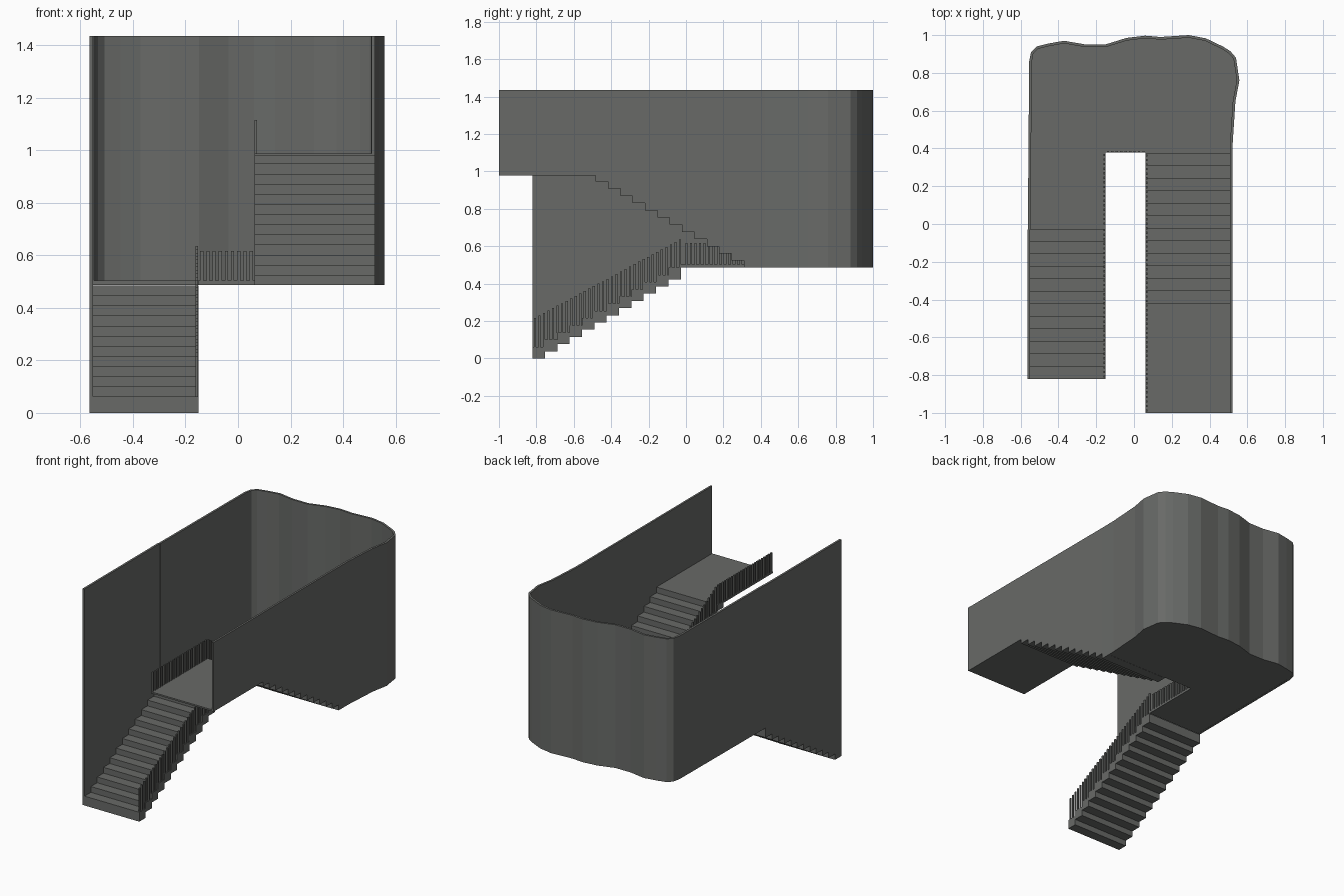
import bpy, bmesh, math
from mathutils import Vector

if "Cube" in bpy.data.objects:
    bpy.data.objects.remove(bpy.data.objects["Cube"])

grey = bpy.data.materials.new("warm_dark_grey")
grey.diffuse_color = (0.138, 0.143, 0.136, 1)
grey.use_nodes = True
grey.node_tree.nodes["Principled BSDF"].inputs["Base Color"].default_value = grey.diffuse_color

TOP = 1.435            # wall top
RUN, RISE = 0.066, 0.0385


def finish(name, bm):
    bmesh.ops.recalc_face_normals(bm, faces=bm.faces)
    me = bpy.data.meshes.new(name)
    bm.to_mesh(me)
    bm.free()
    me.materials.append(grey)
    ob = bpy.data.objects.new(name, me)
    bpy.context.collection.objects.link(ob)
    return ob


def prism(name, pts, offset):
    """Extrude a closed 3D outline along an offset."""
    bm = bmesh.new()
    face = bm.faces.new([bm.verts.new(p) for p in pts])
    ext = bmesh.ops.extrude_face_region(bm, geom=[face])
    verts = [v for v in ext["geom"] if isinstance(v, bmesh.types.BMVert)]
    bmesh.ops.translate(bm, verts=verts, vec=offset)
    if not face.is_valid or len(bm.faces) < len(pts) + 2:
        bm.faces.new([v for v in bm.verts if v not in verts])
    return finish(name, bm)


def side_prism(name, yz, x0, x1):
    return prism(name, [(x0, y, z) for y, z in yz], (x1 - x0, 0, 0))


def steps(y, z, n, dy):
    """Zigzag running up a flight: tread, then riser."""
    out = []
    for i in range(n):
        out += [(y + dy * i, z + RISE * i), (y + dy * (i + 1), z + RISE * i)]
    return out


# lower flight: slab steps with a stepped underside
low_under = steps(-0.82, 0.0, 12, RUN)
low_top = steps(-0.82, 0.062, 12, RUN)
side_prism("lower_flight", low_under + low_top[::-1], -0.555, -0.15)

# upper flight and its top landing
up_top = steps(0.375, 0.525, 12, -RUN) + [(-0.417, 0.987), (-1.0, 0.987)]
up_under = [(0.375, 0.486)] + steps(0.309, 0.523, 12, -RUN) + [(-0.483, 0.977), (-1.0, 0.977)]
up_under.insert(1, (0.309, 0.486))
side_prism("upper_flight", up_top + up_under[::-1], 0.062, 0.512)

# straight walls whose lower edges follow the flights
side_prism("left_wall", low_under + [(-0.028, 0.486), (-0.028, TOP), (-0.82, TOP)], -0.565, -0.551)
side_prism("right_wall", up_under[1:] + [(-1.0, TOP), (0.309, TOP)], 0.508, 0.521)

# wavy wall around the middle landing
path = [(-0.562, -0.028), (-0.555, 0.86), (-0.545, 0.91), (-0.515, 0.94), (-0.45, 0.956),
        (-0.37, 0.97), (-0.26, 0.951), (-0.15, 0.951), (-0.04, 0.985), (0.06, 0.997),
        (0.14, 0.99), (0.29, 1.0), (0.38, 0.983), (0.47, 0.94), (0.51, 0.915),
        (0.54, 0.88), (0.558, 0.76), (0.537, 0.65), (0.522, 0.42), (0.521, 0.309)]
outer = [Vector(p) for p in path]
inner = []
for i, p in enumerate(outer):
    d = (outer[min(i + 1, len(outer) - 1)] - outer[max(i - 1, 0)]).normalized()
    inner.append(p + Vector((d.y, -d.x)) * 0.014)
bm = bmesh.new()
rings = []
for o, n in zip(outer, inner):
    rings.append([bm.verts.new((q.x, q.y, z)) for q, z in
                  ((o, 0.486), (o, TOP), (n, TOP), (n, 0.486))])
for a, b in zip(rings, rings[1:]):
    for k in range(4):
        m = (k + 1) % 4
        bm.faces.new((a[k], b[k], b[m], a[m]))
bm.faces.new(rings[0])
bm.faces.new(rings[-1])
finish("wavy_wall", bm)

# middle landing inside the wavy wall
floor = [tuple(p) for p in inner] + [(0.062, 0.309), (0.062, 0.378), (-0.15, 0.378), (-0.15, -0.028)]
prism("middle_landing", [(x, y, 0.487) for x, y in floor], (0, 0, 0.016))


# balusters
def railing(name, start, end, base, top, pitch=0.024, w=0.012, t=0.009):
    bm = bmesh.new()
    a, b = Vector(start), Vector(end)
    n = max(1, round((b - a).length / pitch))
    along_y = abs(b.y - a.y) > abs(b.x - a.x)
    for i in range(n):
        p = a.lerp(b, (i + 0.5) / n)
        z0, z1 = base(p.y), top(p.y)
        r = bmesh.ops.create_cube(bm, size=1)
        sx, sy = (t, w) if along_y else (w, t)
        bmesh.ops.scale(bm, verts=r["verts"], vec=(sx, sy, z1 - z0))
        bmesh.ops.translate(bm, verts=r["verts"], vec=(p.x, p.y, (z0 + z1) / 2))
    return finish(name, bm)


def low_tread(y):
    return 0.06 + RISE * min(11, math.floor((y + 0.82) / RUN))


def up_tread(y):
    return 0.523 + RISE * min(12, math.floor((0.375 - y) / RUN))


railing("lower_flight_balusters", (-0.157, -0.82), (-0.157, -0.02),
        low_tread, lambda y: 0.21 + 0.54 * (y + 0.82))
railing("landing_side_balusters", (-0.157, -0.01), (-0.157, 0.378),
        lambda y: 0.5, lambda y: 0.617)
railing("landing_end_balusters", (-0.15, 0.382), (0.062, 0.382),
        lambda y: 0.5, lambda y: 0.617)
railing("upper_flight_balusters", (0.067, 0.375), (0.067, -0.42),
        up_tread, lambda y: 0.65 + 0.585 * (0.375 - y))
railing("top_landing_balusters", (0.067, -0.42), (0.067, -1.0),
        lambda y: 0.985, lambda y: 1.115)
